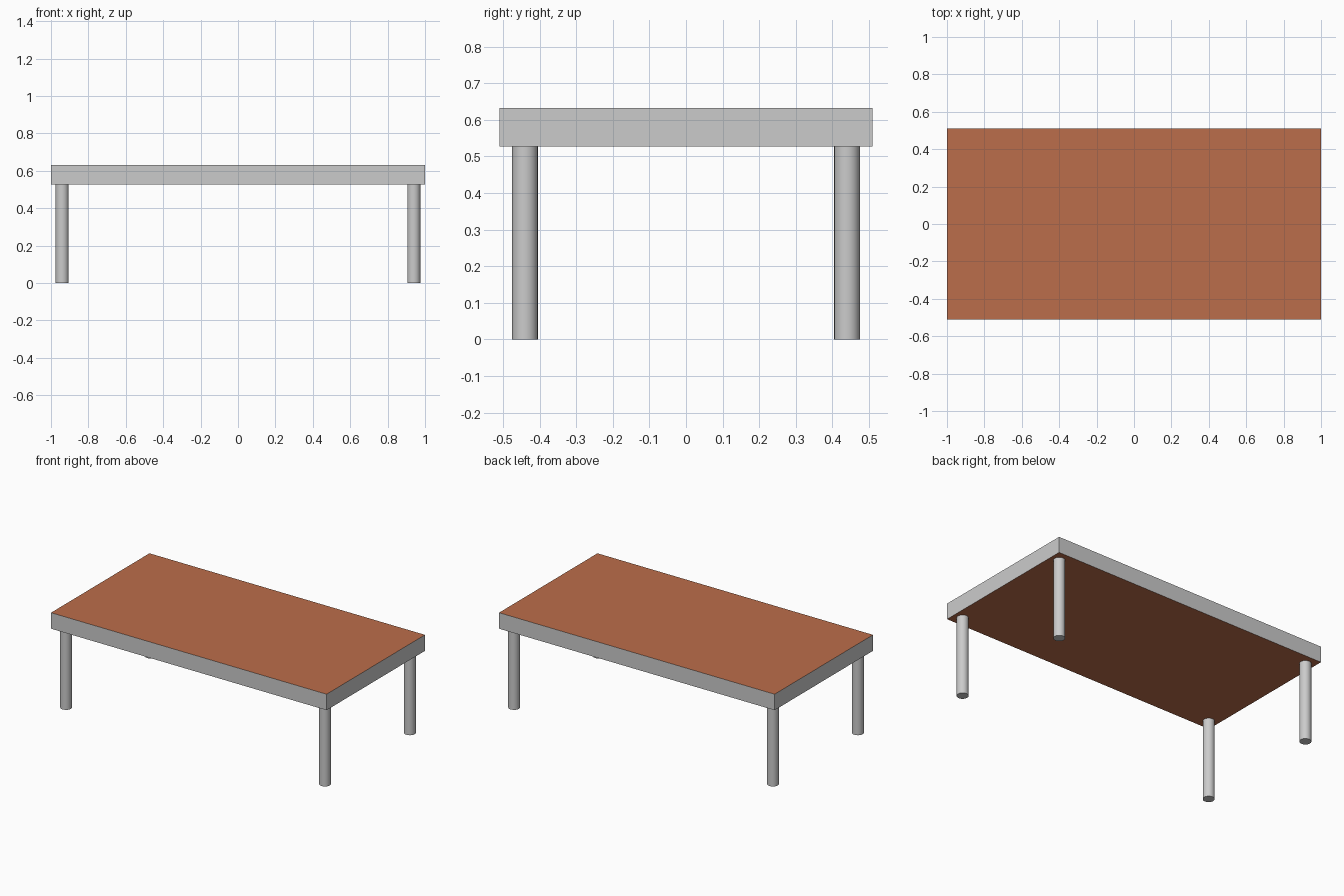
import bpy, bmesh

if "Cube" in bpy.data.objects:
    bpy.data.objects.remove(bpy.data.objects["Cube"])

LEG_H, TOP_Z = 0.527, 0.632


def material(name, rgb):
    mat = bpy.data.materials.new(name)
    mat.diffuse_color = (*rgb, 1.0)
    mat.use_nodes = True
    mat.node_tree.nodes["Principled BSDF"].inputs["Base Color"].default_value = mat.diffuse_color
    return mat


# Tabletop slab: brown faces above and below, grey rim
bpy.ops.mesh.primitive_cube_add(size=1, location=(0, 0, (LEG_H + TOP_Z) / 2))
top = bpy.context.object
top.name = "tabletop"
top.scale = (2.0, 1.02, TOP_Z - LEG_H)
bpy.ops.object.transform_apply(location=False, rotation=False, scale=True)
top.data.materials.append(material("grey_rim", (0.8, 0.8, 0.8)))
top.data.materials.append(material("brown_wood", (0.5, 0.155, 0.07)))
for face in top.data.polygons:
    face.material_index = 1 if abs(face.normal.z) > 0.5 else 0

# Four round legs, one near each corner
for x, side in ((-0.94, "left"), (0.94, "right")):
    for y, end in ((-0.44, "front"), (0.44, "back")):
        bpy.ops.mesh.primitive_cylinder_add(
            vertices=32, radius=0.035, depth=LEG_H, location=(x, y, LEG_H / 2))
        leg = bpy.context.object
        leg.name = f"{end}_{side}_leg"
        bpy.ops.object.shade_smooth_by_angle()
